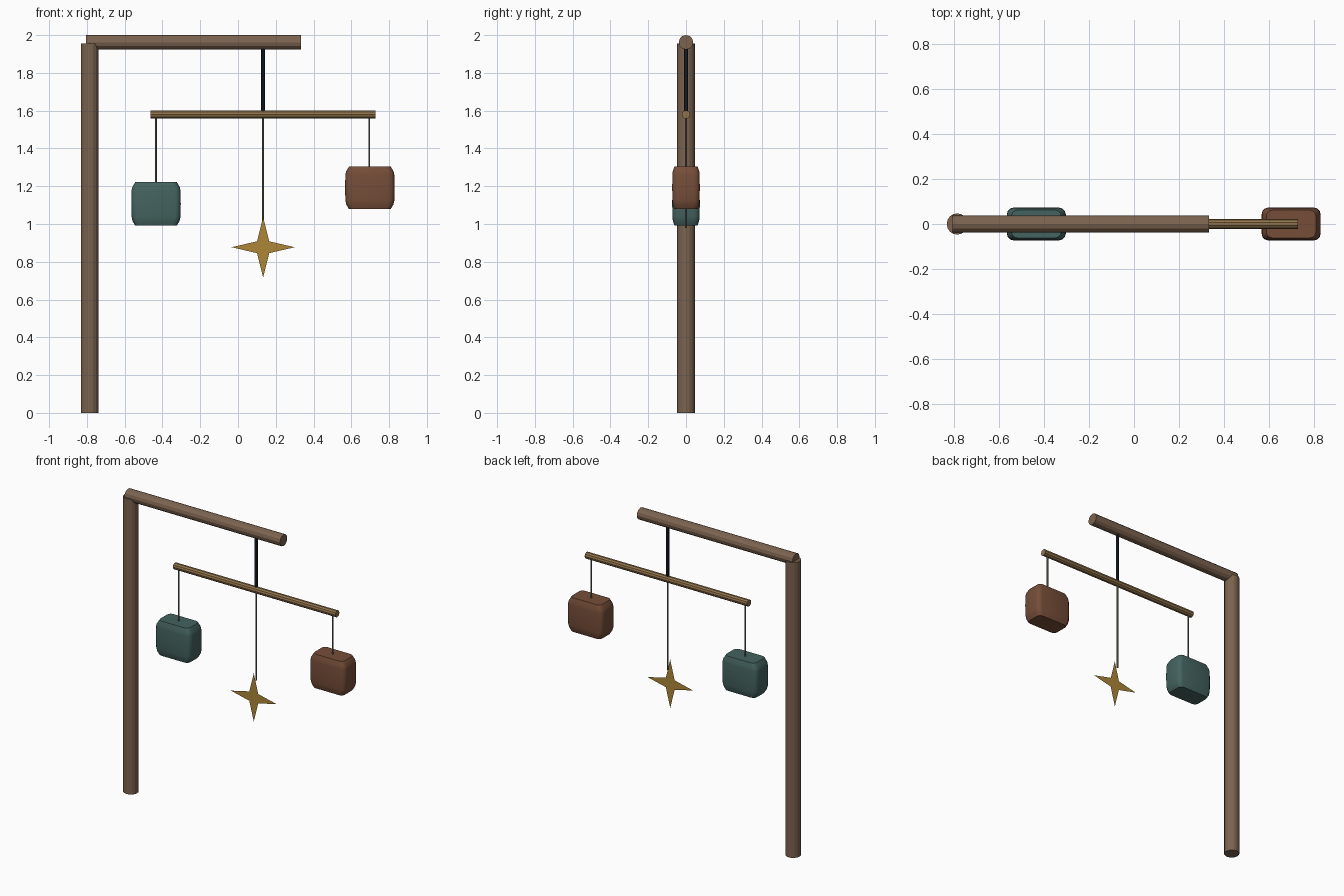
import bpy, bmesh, math

cube = bpy.data.objects.get("Cube")
if cube:
    bpy.data.objects.remove(cube, do_unlink=True)


def material(name, rgb):
    m = bpy.data.materials.new(name)
    m.use_nodes = True
    color = (*rgb, 1)
    m.diffuse_color = color
    bsdf = m.node_tree.nodes["Principled BSDF"]
    bsdf.inputs["Base Color"].default_value = color
    bsdf.inputs["Roughness"].default_value = 0.8
    return m


wood = material("brown wood", (0.20, 0.125, 0.078))
light_wood = material("golden wood", (0.28, 0.17, 0.07))
clay = material("red brown", (0.18, 0.075, 0.04))
teal = material("teal", (0.058, 0.125, 0.115))
gold = material("gold", (0.42, 0.24, 0.04))
black = material("dark cord", (0.012, 0.018, 0.028))
grey = material("grey thread", (0.16, 0.16, 0.115))


def finish(name, bm, mat):
    mesh = bpy.data.meshes.new(name)
    bm.to_mesh(mesh)
    bm.free()
    mesh.materials.append(mat)
    obj = bpy.data.objects.new(name, mesh)
    bpy.context.collection.objects.link(obj)
    return obj


def rod(name, center, length, radius, sides, mat, along_x=False):
    bm = bmesh.new()
    bmesh.ops.create_cone(bm, cap_ends=True, segments=sides,
                          radius1=radius, radius2=radius, depth=length)
    obj = finish(name, bm, mat)
    obj.location = center
    if along_x:
        obj.rotation_euler.y = math.pi / 2
    return obj


def thread(name, x, bottom, top, radius, mat):
    return rod(name, (x, 0, (bottom + top) / 2), top - bottom, radius, 8, mat)


def charm(name, x, bottom, height, mat):
    """Rounded block lofted from scaled rounded rectangles."""
    half_x, half_y, corner, steps = 0.131, 0.073, 0.03, 3
    outline = []
    for q, (sx, sy) in enumerate([(1, 1), (-1, 1), (-1, -1), (1, -1)]):
        for i in range(steps + 1):
            a = (q + i / steps) * math.pi / 2
            outline.append((sx * (half_x - corner) + corner * math.cos(a),
                            sy * (half_y - corner) + corner * math.sin(a)))
    # height fraction and outline scale of each ring
    levels = [(0, 0.85), (0.1, 0.95), (0.2, 0.99), (0.5, 1),
              (0.8, 0.99), (0.88, 0.96), (1, 0.84)]
    bm = bmesh.new()
    rings = [[bm.verts.new((px * s, py * s, t * height)) for px, py in outline]
             for t, s in levels]
    n = len(outline)
    for low, high in zip(rings, rings[1:]):
        for i in range(n):
            j = (i + 1) % n
            bm.faces.new((low[i], low[j], high[j], high[i]))
    bm.faces.new(rings[0][::-1])
    bm.faces.new(rings[-1])
    obj = finish(name, bm, mat)
    obj.location = (x, 0, bottom)
    bpy.ops.object.select_all(action='DESELECT')
    obj.select_set(True)
    bpy.context.view_layer.objects.active = obj
    bpy.ops.object.shade_smooth_by_angle(angle=math.radians(32))


# Stand
rod("post", (-0.785, 0, 0.978), 1.956, 0.047, 16, wood)
rod("top_beam", (-0.236, 0, 1.962), 1.14, 0.038, 12, wood, True)

# Balance bar and its cord
mid = 0.133
thread("main_cord", mid, 1.58, 1.95, 0.01, black)
rod("balance_bar", (mid, 0, 1.58), 1.19, 0.022, 10, light_wood, True)

# Hanging threads
thread("right_thread", -0.435, 1.2, 1.58, 0.005, grey)
thread("middle_thread", mid, 0.98, 1.58, 0.005, grey)
thread("left_thread", 0.695, 1.28, 1.58, 0.005, grey)

# Hanging blocks
charm("right_block", -0.434, 0.993, 0.229, teal)
charm("left_block", 0.698, 1.08, 0.225, clay)

# Flat four pointed star
bm = bmesh.new()
hub = bm.verts.new((0, 0, 0))
points = []
for i in range(8):
    a = i * math.pi / 4
    r = 0.046 if i % 2 else 0.167
    points.append(bm.verts.new((r * math.cos(a), 0, r * 0.96 * math.sin(a))))
for i in range(8):
    bm.faces.new((hub, points[i], points[(i + 1) % 8]))
star = finish("star", bm, gold)
star.location = (mid, -0.025, 0.877)
